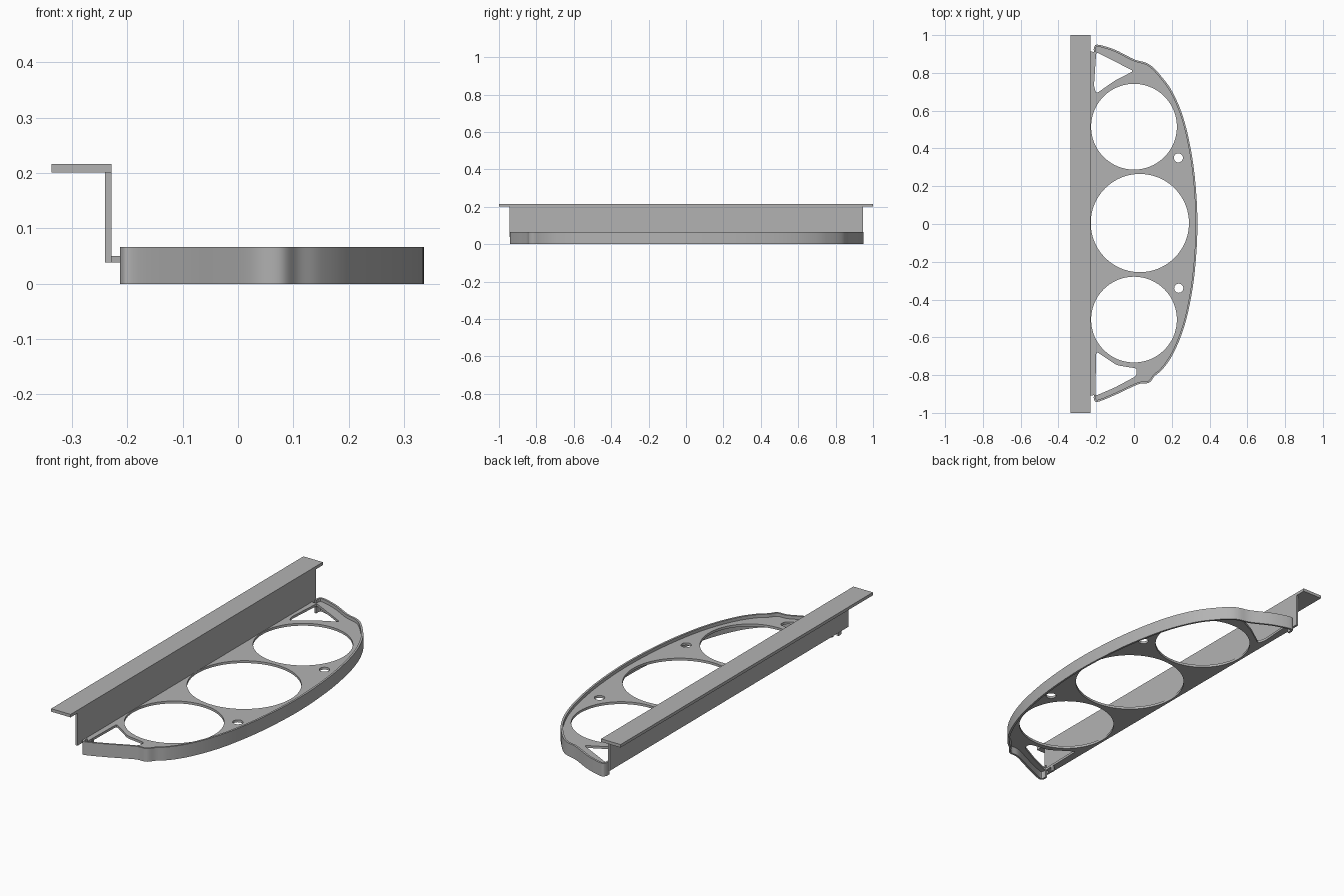
import bpy, bmesh, math
from mathutils import Vector

if "Cube" in bpy.data.objects:
    bpy.data.objects.remove(bpy.data.objects["Cube"], do_unlink=True)

grey = bpy.data.materials.new("plain grey")
grey.use_nodes = True
grey.diffuse_color = (0.45, 0.45, 0.45, 1)
grey.node_tree.nodes["Principled BSDF"].inputs["Base Color"].default_value = (0.45, 0.45, 0.45, 1)


def add_object(name, mesh, smooth=False):
    obj = bpy.data.objects.new(name, mesh)
    bpy.context.collection.objects.link(obj)
    mesh.materials.clear()
    mesh.materials.append(grey)
    if smooth:
        bpy.ops.object.select_all(action='DESELECT')
        obj.select_set(True)
        bpy.context.view_layer.objects.active = obj
        bpy.ops.object.shade_smooth_by_angle(angle=math.radians(30))
    return obj


def box(name, x0, x1, y0, y1, z0, z1):
    bm = bmesh.new()
    bmesh.ops.create_cube(bm, size=1)
    for v in bm.verts:
        v.co = Vector(((x0 + x1) / 2 + v.co.x * (x1 - x0),
                       (y0 + y1) / 2 + v.co.y * (y1 - y0),
                       (z0 + z1) / 2 + v.co.z * (z1 - z0)))
    mesh = bpy.data.meshes.new(name)
    bm.to_mesh(mesh)
    bm.free()
    return add_object(name, mesh)


def smooth_path(points, steps=6):
    """Curve passing through all the points."""
    p = [Vector(q) for q in points]
    p = [2 * p[0] - p[1]] + p + [2 * p[-1] - p[-2]]
    out = []
    for a, b, c, d in zip(p, p[1:], p[2:], p[3:]):
        for i in range(steps):
            t = i / steps
            out.append(0.5 * (2 * b + (c - a) * t + (2 * a - 5 * b + 4 * c - d) * t * t
                              + (3 * b - a - 3 * c + d) * t ** 3))
    return out + [p[-2]]


def offset(path, distance):
    """Shift an open path to its left side."""
    out = []
    for i, q in enumerate(path):
        t = (path[min(i + 1, len(path) - 1)] - path[max(i - 1, 0)]).normalized()
        out.append(q + Vector((-t.y, t.x)) * distance)
    return out


def circle(x, y, r, n=96):
    return [Vector((x + r * math.cos(k * math.tau / n),
                    y + r * math.sin(k * math.tau / n))) for k in range(n)]


def rounded(points, r=0.015):
    """Closed polygon with softened corners."""
    out = []
    p = [Vector(q) for q in points]
    for i, b in enumerate(p):
        start = b + (p[i - 1] - b).normalized() * r
        end = b + (p[(i + 1) % len(p)] - b).normalized() * r
        for k in range(5):
            t = k / 4
            out.append(start * (1 - t) ** 2 + b * 2 * t * (1 - t) + end * t * t)
    return out


# Outer edge, from the front corner round to the rear corner
edge = smooth_path([
    (-0.213, -0.905), (-0.211, -0.93), (-0.19, -0.941), (-0.1, -0.905), (-0.03, -0.872),
    (0.03, -0.846), (0.08, -0.84), (0.11, -0.805), (0.15, -0.77), (0.2, -0.7),
    (0.25, -0.59), (0.29, -0.45), (0.322, -0.25), (0.336, 0), (0.322, 0.25),
    (0.29, 0.45), (0.25, 0.595), (0.2, 0.705), (0.15, 0.775), (0.1, 0.83),
    (0.06, 0.855), (0, 0.872), (-0.1, 0.922), (-0.19, 0.949), (-0.211, 0.936), (-0.213, 0.91)])
inner = offset(edge, 0.01)

# Rim wall
bm = bmesh.new()
rings = []
for a, b in zip(edge, inner):
    rings.append([bm.verts.new((q.x, q.y, z)) for q, z in
                  ((a, 0), (a, 0.066), (b, 0.066), (b, 0))])
for r, s in zip(rings, rings[1:]):
    for k in range(4):
        bm.faces.new((r[k], s[k], s[(k + 1) % 4], r[(k + 1) % 4]))
bm.faces.new(rings[0])
bm.faces.new(rings[-1][::-1])
bmesh.ops.recalc_face_normals(bm, faces=bm.faces)
rim_mesh = bpy.data.meshes.new("rim_wall")
bm.to_mesh(rim_mesh)
bm.free()
add_object("rim_wall", rim_mesh, smooth=True)

# Plate with three large openings, two small holes and two corner cutouts
middle = offset(edge, 0.005)
outline = [Vector((-0.235, -0.91))] + middle + [Vector((-0.235, 0.915))]
loops = [outline,
         circle(0, 0.515, 0.227), circle(0.031, 0.005, 0.26), circle(0, -0.506, 0.227),
         circle(0.235, 0.35, 0.024, 32), circle(0.237, -0.34, 0.024, 32),
         rounded([(-0.2, 0.91), (-0.002, 0.81), (-0.1, 0.76), (-0.2, 0.69), (-0.212, 0.73)]),
         rounded([(-0.2, -0.675), (-0.09, -0.748), (0.016, -0.765), (0.012, -0.805),
                  (-0.1, -0.865), (-0.205, -0.91)])]
curve = bpy.data.curves.new("plate_outline", 'CURVE')
curve.dimensions = '2D'
curve.fill_mode = 'BOTH'
curve.extrude = 0.006
for loop in loops:
    spline = curve.splines.new('POLY')
    spline.points.add(len(loop) - 1)
    for point, q in zip(spline.points, loop):
        point.co = (q.x, q.y, 0, 1)
    spline.use_cyclic_u = True
helper = bpy.data.objects.new("plate_outline", curve)
bpy.context.collection.objects.link(helper)
bpy.context.view_layer.update()
graph = bpy.context.evaluated_depsgraph_get()
plate_mesh = bpy.data.meshes.new_from_object(helper.evaluated_get(graph))
bpy.data.objects.remove(helper, do_unlink=True)
bm = bmesh.new()
bm.from_mesh(plate_mesh)
bmesh.ops.remove_doubles(bm, verts=bm.verts, dist=0.0001)
bmesh.ops.recalc_face_normals(bm, faces=bm.faces)
bm.to_mesh(plate_mesh)
bm.free()
plate = add_object("perforated_plate", plate_mesh, smooth=True)
plate.location.z = 0.044

# Upright web, top flange and a small locating tab
box("upright_web", -0.24, -0.229, -0.945, 0.945, 0.038, 0.202)
box("top_flange", -0.337, -0.229, -1, 1, 0.201, 0.216)
box("locating_tab", -0.213, -0.203, -0.865, -0.85, 0.012, 0.045)
